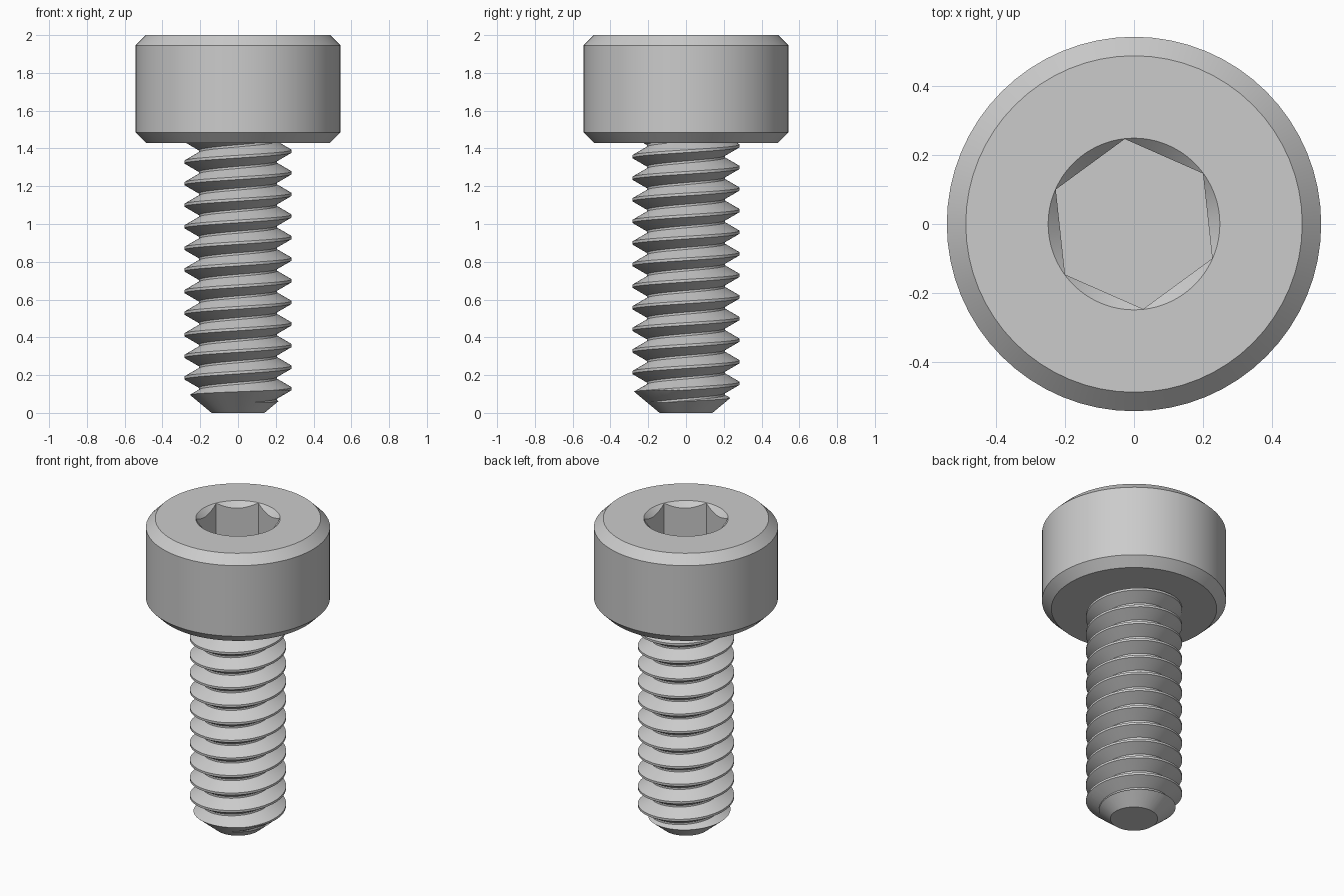
import bpy, bmesh
from math import sin, cos, pi, radians

cube = bpy.data.objects.get("Cube")
if cube:
    bpy.data.objects.remove(cube, do_unlink=True)

steel = bpy.data.materials.new("grey_steel")
steel.use_nodes = True
GREY = (0.6, 0.6, 0.6, 1)
steel.diffuse_color = GREY
steel.node_tree.nodes["Principled BSDF"].inputs["Base Color"].default_value = GREY

TOP, HEAD_BASE = 2.0, 1.43
HEAD_R, CHAMFER = 0.543, 0.055
HEX_R, HEX_FLOOR = 0.248, 1.71
PITCH, CREST_R, ROOT_R = 0.1143, 0.284, 0.207


def finish(bm, name):
    bmesh.ops.recalc_face_normals(bm, faces=bm.faces)
    mesh = bpy.data.meshes.new(name)
    bm.to_mesh(mesh)
    bm.free()
    ob = bpy.data.objects.new(name, mesh)
    bpy.context.collection.objects.link(ob)
    mesh.materials.append(steel)
    return ob


def lathe(name, profile, sides, turn=0.0):
    """Solid of revolution from (radius, height) points, closed on the axis."""
    bm = bmesh.new()
    rings = []
    for r, z in profile:
        rings.append([bm.verts.new((r * cos(turn + 2 * pi * i / sides),
                                    r * sin(turn + 2 * pi * i / sides), z))
                      for i in range(sides)])
    for low, high in zip(rings, rings[1:]):
        for i in range(sides):
            j = (i + 1) % sides
            bm.faces.new((low[i], low[j], high[j], high[i]))
    bm.faces.new(rings[0])
    bm.faces.new(rings[-1])
    return finish(bm, name)


def cut(ob, cutter, operation):
    cutter.hide_render = True
    mod = ob.modifiers.new("cut", 'BOOLEAN')
    mod.operation, mod.solver, mod.object = operation, 'EXACT', cutter
    bpy.context.view_layer.objects.active = ob
    bpy.ops.object.modifier_apply(modifier=mod.name)
    bpy.data.objects.remove(cutter, do_unlink=True)


def smooth(ob):
    bpy.ops.object.select_all(action='DESELECT')
    ob.select_set(True)
    bpy.context.view_layer.objects.active = ob
    bpy.ops.object.shade_smooth_by_angle(angle=radians(20))


def helix(name, start, turns, steps=48):
    """Closed solid with a continuous right-handed V thread."""
    half_crest, flank = PITCH / 16, (CREST_R - ROOT_R) * 0.577
    outline = [(ROOT_R, -half_crest - flank), (CREST_R, -half_crest),
               (CREST_R, half_crest), (ROOT_R, half_crest + flank)]
    n = len(outline)
    rows = turns * n
    bm = bmesh.new()
    columns = []
    for i in range(steps):
        a = 2 * pi * i / steps
        column = []
        # The first column runs one turn further to receive the last one
        for k in range(rows + (n if i == 0 else 0)):
            r, dz = outline[k % n]
            z = start + PITCH * (k // n + i / steps) + dz
            column.append(bm.verts.new((r * cos(a), r * sin(a), z)))
        columns.append(column)
    for i in range(steps):
        here = columns[i]
        there = columns[i + 1] if i + 1 < steps else columns[0][n:]
        for k in range(rows - 1):
            bm.faces.new((here[k], there[k], there[k + 1], here[k + 1]))
    # Close both ends with fans, which are trimmed away afterwards
    rims = [e for e in bm.edges if e.is_boundary]
    bottom = bm.verts.new((0, 0, start - PITCH))
    top = bm.verts.new((0, 0, start + PITCH * turns))
    for e in rims:
        bm.faces.new((*e.verts, bottom if e.verts[0].co.z < HEAD_BASE / 2 else top))
    return finish(bm, name)


# Cylindrical head with chamfered rims
head = lathe("screw_head", [(HEAD_R - CHAMFER, HEAD_BASE),
                            (HEAD_R, HEAD_BASE + CHAMFER),
                            (HEAD_R, TOP - CHAMFER),
                            (HEAD_R - CHAMFER, TOP)], 64)

# Hexagonal socket with a conical lead-in
socket = lathe("socket_cutter", [(HEX_R, HEX_FLOOR), (HEX_R, TOP + 0.1)], 6, radians(36.2))
cut(head, socket, 'DIFFERENCE')
lead_in = lathe("lead_in_cutter", [(HEX_R - 0.049, TOP - 0.05),
                                   (HEX_R + 0.051, TOP + 0.05)], 96)
cut(head, lead_in, 'DIFFERENCE')
smooth(head)

# Threaded shank, trimmed to a conical point and ending inside the head
shank = helix("threaded_shank", 0.128 - 3 * PITCH, 17)
envelope = lathe("shank_trim", [(0.14, 0), (0.5, 0.3), (0.5, HEAD_BASE + 0.02)], 64)
cut(shank, envelope, 'INTERSECT')
smooth(shank)
